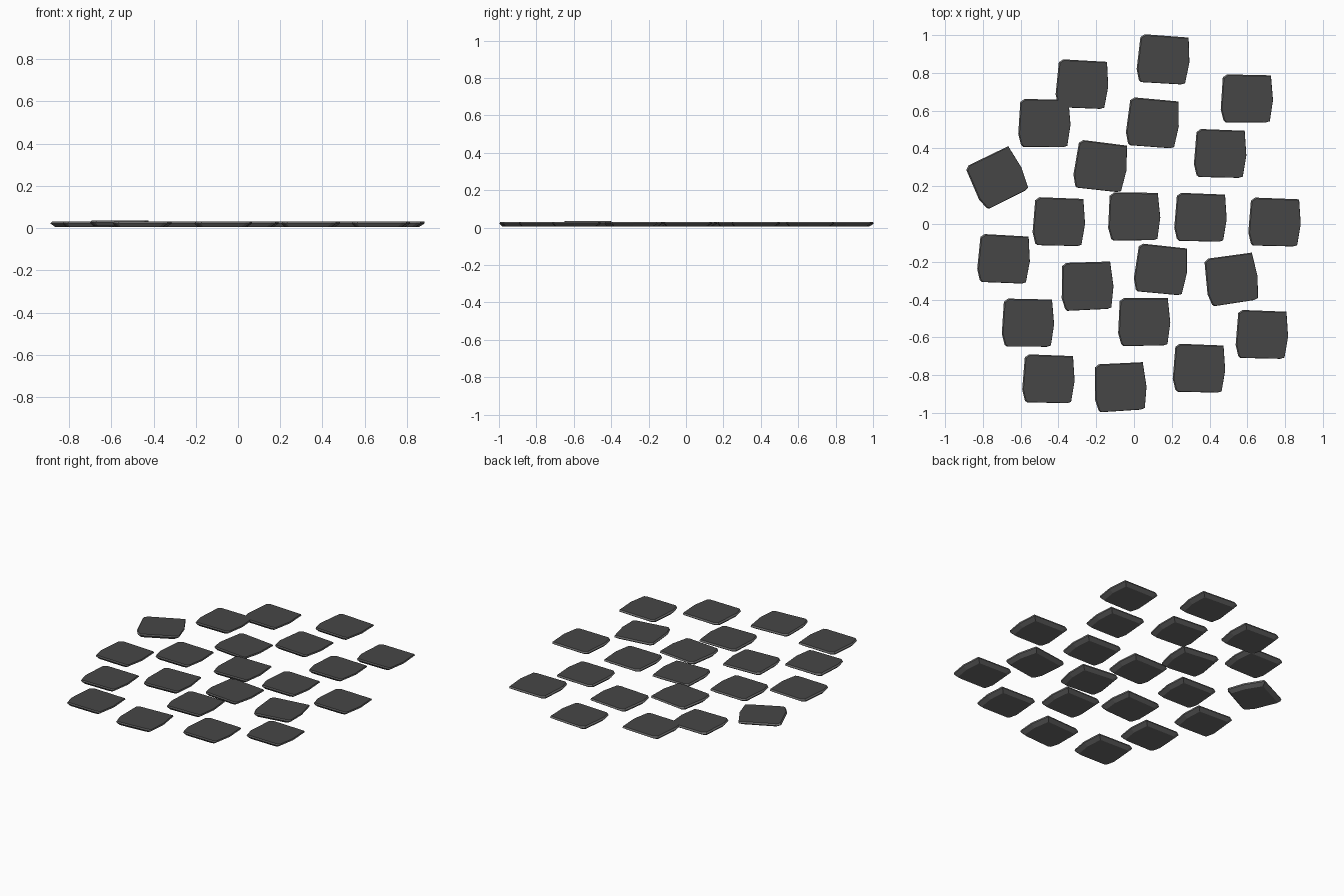
import bpy, bmesh, math
from mathutils import Matrix, Vector

if "Cube" in bpy.data.objects:
    bpy.data.objects.remove(bpy.data.objects["Cube"])


def colour(name, v):
    m = bpy.data.materials.new(name)
    m.diffuse_color = (v, v, v, 1)
    m.use_nodes = True
    m.node_tree.nodes["Principled BSDF"].inputs["Base Color"].default_value = m.diffuse_color
    return m


top_mat = colour("dark grey stone top", .062)
side_mat = colour("mid grey stone sides", .15)

# widest outline of one slab, clockwise from the back left corner
OUTLINE = [(-.127, .110), (-.105, .126), (.128, .121), (.139, -.01), (.122, -.122),
           (.10, -.129), (-.112, -.128), (-.123, -.118), (-.138, -.06)]
OUTLINE.reverse()

# x, y, turn in degrees, lift
STONES = [
    (.155, .873, -3, 0), (-.275, .742, -2, 0), (.597, .666, 0, 0), (-.475, .536, 0, 0),
    (.099, .537, -4, 0), (.456, .375, -1, 0), (-.725, .246, 27, 0), (-.177, .308, -6, 0),
    (-.398, .014, -1, 0), (0, .042, 1, 0), (.352, .037, -1, 0), (.744, .012, -1, 0),
    (-.69, -.183, -2, 0), (-.248, -.326, 3, 0), (.142, -.239, -5, 0), (.516, -.291, 9, 0),
    (-.562, -.521, 0, .004), (.053, -.516, 1, 0), (.677, -.583, -1, 0), (-.453, -.818, -1, 0),
    (.344, -.762, -1, 0), (-.073, -.861, 4, 0)]


def slab(name, x, y, turn, lift):
    bm = bmesh.new()
    # under side is tapered, top has a thin chamfer towards the back left
    rings = [(.85, -.005, -.006, .005), (1, 0, 0, .021), (.972, .003, -.002, .031)]
    loops = [[bm.verts.new((px * s + dx, py * s + dy, z)) for px, py in OUTLINE]
             for s, dx, dy, z in rings]
    n = len(OUTLINE)
    for a, b in zip(loops, loops[1:]):
        for i in range(n):
            j = (i + 1) % n
            bm.faces.new((a[i], a[j], b[j], b[i]))
    bm.faces.new(loops[0][::-1])
    bm.faces.new(loops[-1])
    bmesh.ops.recalc_face_normals(bm, faces=bm.faces)
    # dark walking surface, lighter cut sides and under side
    for f in bm.faces:
        f.material_index = 0 if f.normal.z > .99 else 1
    me = bpy.data.meshes.new(name)
    bm.to_mesh(me)
    bm.free()
    me.materials.append(top_mat)
    me.materials.append(side_mat)
    ob = bpy.data.objects.new(name, me)
    ob.matrix_world = Matrix.Translation(Vector((x, y, lift))) @ Matrix.Rotation(math.radians(turn), 4, 'Z')
    bpy.context.collection.objects.link(ob)


for k, s in enumerate(STONES):
    slab(f"paving_stone_{k + 1}", *s)
